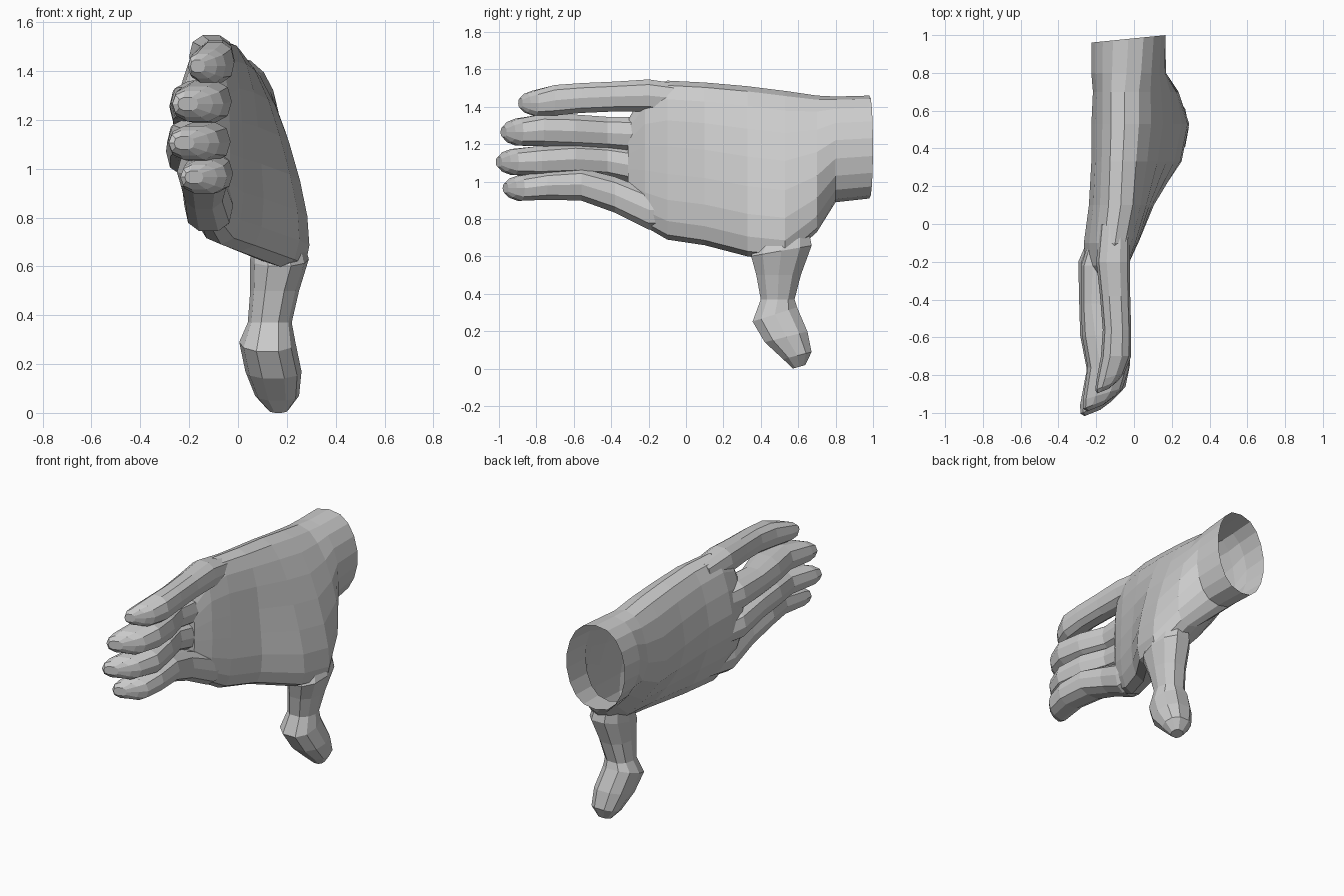
import bpy, bmesh
from math import sin, cos, pi, copysign


def loft(name, rings):
    """Closed tube through rings of equal point count."""
    bm = bmesh.new()
    vs = [[bm.verts.new(p) for p in r] for r in rings]
    n = len(vs[0])
    for a, b in zip(vs, vs[1:]):
        for i in range(n):
            j = (i + 1) % n
            bm.faces.new((a[i], a[j], b[j], b[i]))
    bm.faces.new(vs[0])
    bm.faces.new(vs[-1])
    bmesh.ops.recalc_face_normals(bm, faces=bm.faces)
    me = bpy.data.meshes.new(name)
    bm.to_mesh(me)
    bm.free()
    ob = bpy.data.objects.new(name, me)
    bpy.context.collection.objects.link(ob)
    return ob


def soft(t):
    return copysign(abs(t) ** 0.8, t)


def palm_ring(y, zb, zt, low, mid, top, n=18):
    """Section with (centre x, half width) given at the bottom, middle and top."""
    pts = []
    for i in range(n):
        a = 2 * pi * i / n
        k = 0.5 + 0.5 * cos(a)
        p, q, t = (low, mid, 2 * k) if k < 0.5 else (mid, top, 2 * k - 1)
        c, w = (p[j] + (q[j] - p[j]) * t for j in (0, 1))
        pts.append((c + w * soft(sin(a)), y, zb + (zt - zb) * k))
    return pts


def finger_ring(x, y, z, rx, rz, slant, n=10):
    pts = []
    for i in range(n):
        a = 2 * pi * i / n
        dx = rx * soft(cos(a))
        pts.append((x + dx, y + slant * dx, z + rz * soft(sin(a))))
    return pts


def finger(name, path):
    """Finger from sections, finished with a rounded, slanted tip."""
    rings = [finger_ring(*s, 0) for s in path[:-1]]
    x, y, z, rx, rz = path[-1]
    rings.append(finger_ring(x, y, z, rx, rz, 0.3))
    rings.append(finger_ring(x - 0.02, y - 0.045, z, rx * 0.8, rz * 0.75, 0.4))
    rings.append(finger_ring(x - 0.04, y - 0.075, z, rx * 0.4, rz * 0.38, 0.4))
    return loft(name, rings)


def thumb_ring(x, y, z, rx, ry, tilt, n=10):
    return [(x + rx * soft(cos(2 * pi * i / n)), y + ry * sin(2 * pi * i / n),
             z + tilt * sin(2 * pi * i / n)) for i in range(n)]


# Wrist, thumb mound and palm
palm = [
    (0.98, 0.91, 1.46, (-0.03, 0.19), (-0.03, 0.20), (-0.03, 0.19)),
    (0.80, 0.89, 1.455, (0.00, 0.18), (-0.03, 0.20), (-0.04, 0.18)),
    (0.70, 0.73, 1.46, (0.16, 0.14), (-0.005, 0.215), (-0.05, 0.17)),
    (0.53, 0.58, 1.485, (0.22, 0.16), (0.00, 0.23), (-0.05, 0.17)),
    (0.33, 0.60, 1.51, (0.17, 0.17), (-0.02, 0.21), (-0.06, 0.16)),
    (0.10, 0.66, 1.53, (0.01, 0.15), (-0.08, 0.165), (-0.07, 0.15)),
    (-0.10, 0.69, 1.54, (-0.07, 0.13), (-0.13, 0.145), (-0.10, 0.13)),
    (-0.22, 0.76, 1.49, (-0.11, 0.10), (-0.15, 0.115), (-0.12, 0.10)),
    (-0.31, 0.88, 1.33, (-0.14, 0.05), (-0.16, 0.06), (-0.14, 0.05)),
]
hand = loft("hand", [palm_ring(*s) for s in palm])

# Fingers: x, y, z, half thickness, half height along each
fingers = {
    "little_finger": [(-0.10, 0.00, 1.44, 0.08, 0.08), (-0.11, -0.20, 1.46, 0.09, 0.09),
                      (-0.10, -0.38, 1.455, 0.08, 0.083), (-0.09, -0.56, 1.447, 0.075, 0.083),
                      (-0.095, -0.70, 1.435, 0.08, 0.085), (-0.125, -0.81, 1.42, 0.075, 0.07)],
    "ring_finger": [(-0.13, 0.00, 1.23, 0.08, 0.08), (-0.18, -0.22, 1.25, 0.10, 0.10),
                    (-0.19, -0.42, 1.26, 0.09, 0.09), (-0.16, -0.59, 1.27, 0.115, 0.092),
                    (-0.135, -0.76, 1.275, 0.11, 0.09), (-0.165, -0.90, 1.265, 0.105, 0.075)],
    "middle_finger": [(-0.13, 0.00, 1.03, 0.08, 0.08), (-0.19, -0.20, 1.07, 0.105, 0.10),
                      (-0.20, -0.42, 1.11, 0.09, 0.09), (-0.17, -0.59, 1.12, 0.115, 0.09),
                      (-0.14, -0.77, 1.11, 0.11, 0.085), (-0.18, -0.925, 1.105, 0.105, 0.072)],
    "index_finger": [(-0.09, 0.00, 0.83, 0.07, 0.08), (-0.12, -0.20, 0.85, 0.10, 0.11),
                     (-0.14, -0.38, 0.93, 0.09, 0.10), (-0.14, -0.56, 0.985, 0.11, 0.09),
                     (-0.12, -0.74, 0.98, 0.10, 0.08), (-0.14, -0.89, 0.965, 0.095, 0.07)],
}
parts = [finger(k, v) for k, v in fingers.items()]

# Thumb: x, y, z, half width, half depth, ring tilt
thumb = [(0.15, 0.54, 0.80, 0.09, 0.11, 0.0), (0.17, 0.51, 0.63, 0.12, 0.17, 0.03),
         (0.15, 0.495, 0.50, 0.10, 0.125, 0.0), (0.13, 0.49, 0.37, 0.09, 0.095, 0.0),
         (0.12, 0.475, 0.29, 0.115, 0.125, 0.04), (0.145, 0.535, 0.17, 0.115, 0.12, 0.03),
         (0.16, 0.595, 0.07, 0.09, 0.08, 0.02), (0.165, 0.605, 0.01, 0.04, 0.035, 0.01)]
parts.append(loft("thumb", [thumb_ring(*s) for s in thumb]))

# Fuse the digits with the palm
bpy.context.view_layer.objects.active = hand
for p in parts:
    m = hand.modifiers.new("fuse", "BOOLEAN")
    m.operation = "UNION"
    m.solver = "EXACT"
    m.object = p
    bpy.ops.object.modifier_apply(modifier=m.name)
    bpy.data.objects.remove(p)

# Open the wrist and bow its cut edge
bm = bmesh.new()
bm.from_mesh(hand.data)
cap = [f for f in bm.faces if f.normal.y > 0.95 and f.calc_center_median().y > 0.95]
bmesh.ops.delete(bm, geom=cap, context="FACES")
for v in bm.verts:
    if v.co.y > 0.97:
        v.co.y = 1.0 - 0.04 * abs(v.co.x - 0.17) / 0.4
bm.to_mesh(hand.data)
bm.free()
